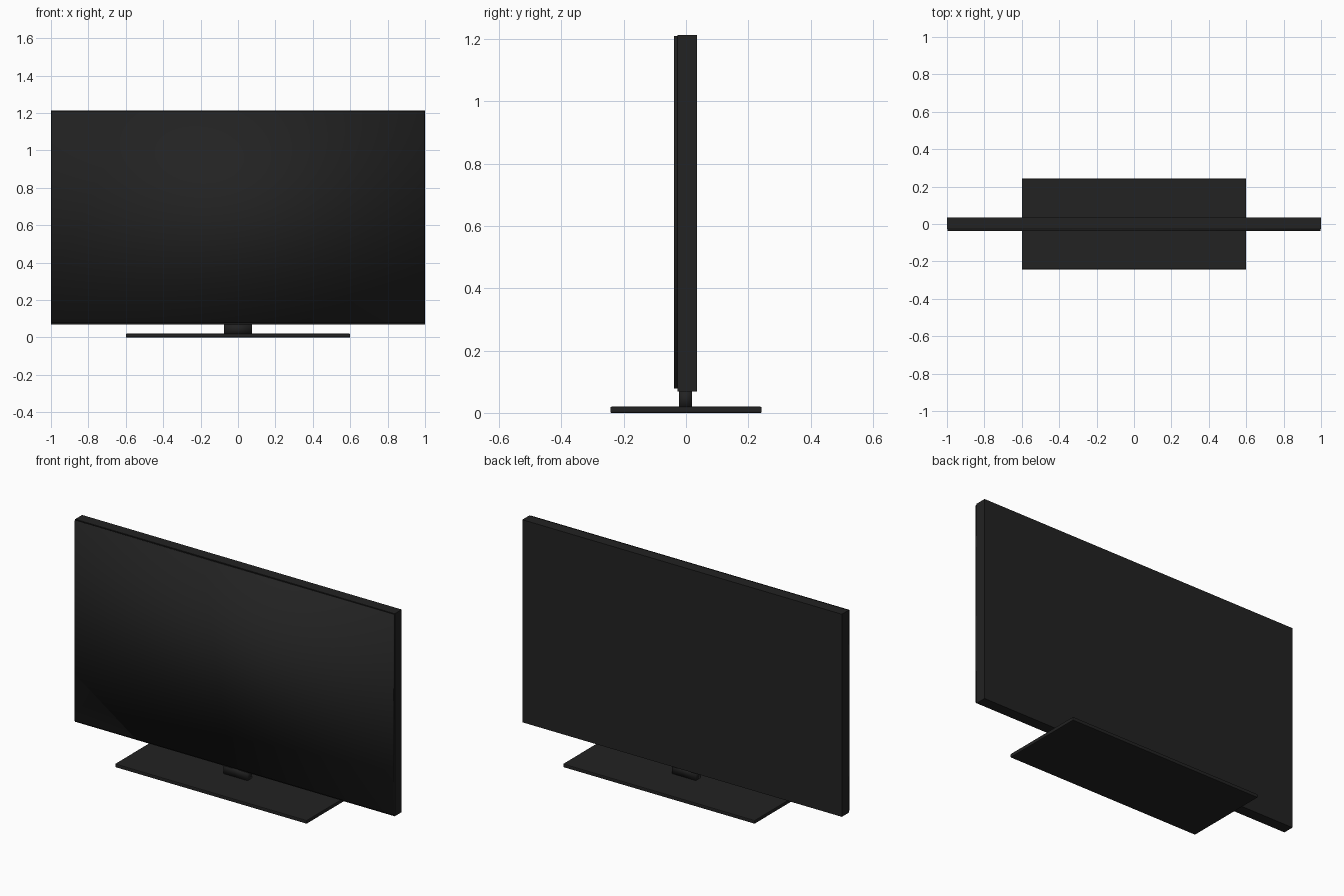
import bpy
import bmesh
from mathutils import Matrix, Vector

cube = bpy.data.objects.get("Cube")
if cube:
    bpy.data.objects.remove(cube, do_unlink=True)


def material(name, rgb):
    mat = bpy.data.materials.new(name)
    mat.use_nodes = True
    color = (*rgb, 1)
    mat.diffuse_color = color
    mat.node_tree.nodes["Principled BSDF"].inputs["Base Color"].default_value = color
    return mat


def box(name, low, high, mat, bevel=0, smooth=False):
    """Axis-aligned box between two corners, with optional edge bevel."""
    low, high = Vector(low), Vector(high)
    bm = bmesh.new()
    bmesh.ops.create_cube(bm, size=1, matrix=Matrix.Translation((low + high) / 2)
                          @ Matrix.Diagonal((*(high - low), 1)))
    if bevel:
        bmesh.ops.bevel(bm, geom=bm.edges[:], offset=bevel, segments=2,
                        profile=0.5, affect='EDGES')
    for face in bm.faces:
        face.smooth = smooth
    mesh = bpy.data.meshes.new(name)
    bm.to_mesh(mesh)
    bm.free()
    mesh.materials.append(mat)
    obj = bpy.data.objects.new(name, mesh)
    bpy.context.collection.objects.link(obj)
    return obj


charcoal = material("charcoal plastic", (0.016, 0.016, 0.016))

# Cabinet behind the screen
box("cabinet", (-1, -0.027, 0.068), (1, 0.035, 1.214), charcoal)

# Screen panel, softly shaded across its edges
box("screen", (-0.998, -0.038, 0.078), (0.998, -0.027, 1.21), charcoal, smooth=True)

# Stand
box("stand_neck", (-0.075, -0.022, 0.015), (0.075, 0.02, 0.075), charcoal, smooth=True)
box("stand_base", (-0.6, -0.243, 0), (0.6, 0.243, 0.02), charcoal, bevel=0.004)
